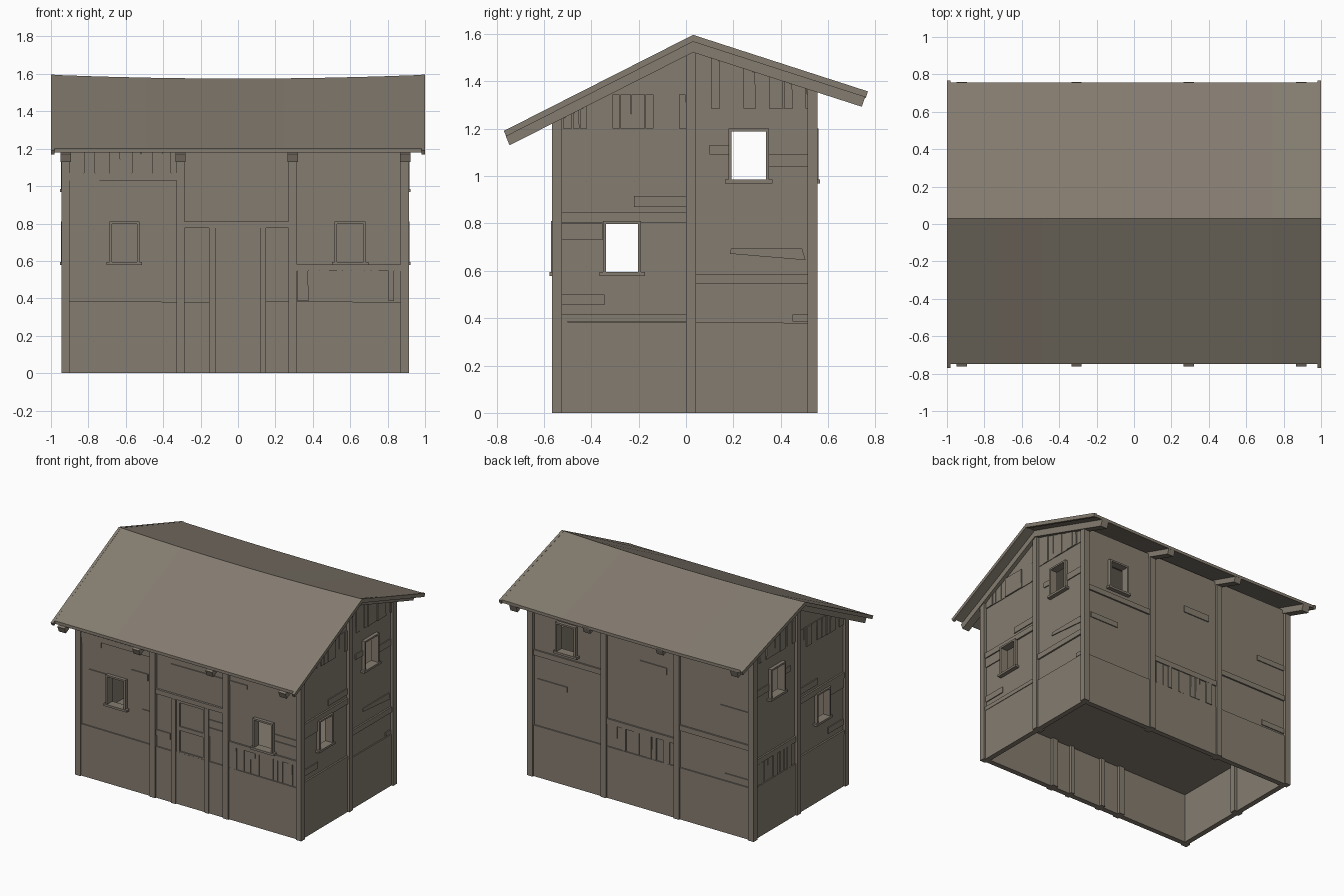
import bpy, bmesh, random

if "Cube" in bpy.data.objects:
    bpy.data.objects.remove(bpy.data.objects["Cube"])
random.seed(4)

mat = bpy.data.materials.new("weathered grey brown")
mat.diffuse_color = (0.235, 0.203, 0.163, 1)
mat.use_nodes = True
mat.node_tree.nodes["Principled BSDF"].inputs["Base Color"].default_value = mat.diffuse_color

# outer wall planes
FY, BY, LX, RX = -0.545, 0.535, -0.922, 0.892


def finish(name, bm):
    bmesh.ops.recalc_face_normals(bm, faces=bm.faces)
    me = bpy.data.meshes.new(name)
    bm.to_mesh(me)
    bm.free()
    me.materials.append(mat)
    ob = bpy.data.objects.new(name, me)
    bpy.context.collection.objects.link(ob)
    return ob


def add_prism(bm, near, far):
    a = [bm.verts.new(p) for p in near]
    b = [bm.verts.new(p) for p in far]
    n = len(a)
    bm.faces.new(a)
    bm.faces.new(b[::-1])
    for i in range(n):
        bm.faces.new((a[i], b[i], b[(i + 1) % n], a[(i + 1) % n]))


def prism_x(name, pts, x0, x1):
    bm = bmesh.new()
    add_prism(bm, [(x0, y, z) for y, z in pts], [(x1, y, z) for y, z in pts])
    return finish(name, bm)


def box(name, x0, x1, y0, y1, z0, z1):
    return prism_x(name, [(y0, z0), (y1, z0), (y1, z1), (y0, z1)], x0, x1)


def slab(name, side, pts, d1, d0=-0.01):
    """Prism on a wall: pts are (along, height), d is distance outwards."""
    place = {"front": lambda u, z, d: (u, FY - d, z),
             "back": lambda u, z, d: (u, BY + d, z),
             "left": lambda u, z, d: (LX - d, u, z),
             "right": lambda u, z, d: (RX + d, u, z)}[side]
    bm = bmesh.new()
    add_prism(bm, [place(u, z, d0) for u, z in pts], [place(u, z, d1) for u, z in pts])
    return finish(side + "_" + name, bm)


def plate(name, side, u0, u1, z0, z1, d1, d0=-0.01):
    return slab(name, side, [(u0, z0), (u1, z0), (u1, z1), (u0, z1)], d1, d0)


def roof_top(y):
    return 1.595 + (0.506 * (y - 0.03) if y < 0.03 else -0.322 * (y - 0.03))


def rafter_low(y):
    return roof_top(y) - 0.073


# hollow wall shell with window openings
def profile(t, z0, drop):
    ys = (FY + t, BY - t)
    return [(ys[0], z0), (ys[1], z0), (ys[1], roof_top(ys[1]) - drop),
            (0.03, roof_top(0.03) - drop), (ys[0], roof_top(ys[0]) - drop)]


shell = prism_x("wall_shell", profile(0, 0, 0.045), LX, RX)
T = 0.03
cutters = [
    prism_x("cut", profile(T, 0.39, 0.06), LX + T, RX - T),
    box("cut", LX + T, RX - T, FY + T, BY - T, -1, 0.375),
    box("cut", -2, 2, -0.338, -0.202, 0.595, 0.797),
    box("cut", -2, 2, 0.193, 0.337, 0.985, 1.187),
    box("cut", -0.675, -0.54, -1, FY + 0.1, 0.595, 0.798),
    box("cut", 0.53, 0.67, -1, FY + 0.1, 0.595, 0.798),
    box("cut", 0.53, 0.67, BY - 0.1, 1, 0.985, 1.187),
]
for c in cutters:
    m = shell.modifiers.new("cut", "BOOLEAN")
    m.operation, m.solver, m.object = "DIFFERENCE", "EXACT", c
dg = bpy.context.evaluated_depsgraph_get()
shell_mesh = bpy.data.meshes.new_from_object(shell.evaluated_get(dg))
shell.modifiers.clear()
shell.data = shell_mesh
for c in cutters:
    bpy.data.objects.remove(c)

# base plinth panels
for side, a, b in (("front", LX, -0.12), ("front", 0.12, RX), ("back", LX, RX),
                   ("left", FY, BY), ("right", FY, BY)):
    slab("plinth", side, [(a, 0), (b, 0), (b, 0.38), (a, 0.385)], 0.009)
plate("door_step", "front", -0.12, 0.12, 0, 0.385, 0.009)

# posts
for x0, x1 in ((-0.945, -0.9), (0.87, 0.915)):
    box("front_corner_post", x0, x1, -0.565, -0.523, 0, 1.25)
    box("back_corner_post", x0, x1, 0.513, 0.556, 0, 1.385)
for x0, x1 in ((-0.33, -0.285), (0.27, 0.315)):
    plate("post", "front", x0, x1, 0, 1.24, 0.02, -0.05)
    plate("post", "back", x0, x1, 0, 1.38, 0.02, -0.05)
for side in ("left", "right"):
    plate("gable_post", side, 0, 0.042, 0, 1.54, 0.022, -0.05)

# door with its posts, lintel and sunken panels
for x0, x1 in ((-0.155, -0.12), (0.12, 0.15)):
    plate("door_post", "front", x0, x1, 0, 0.775, 0.018, -0.05)
plate("lintel", "front", -0.285, 0.27, 0.775, 0.81, 0.016)
for u0, u1, z0, z1 in ((-0.12, -0.092, 0.385, 0.775), (0.098, 0.12, 0.385, 0.775),
                       (-0.092, 0.098, 0.755, 0.775), (-0.092, 0.098, 0.55, 0.58),
                       (-0.092, 0.098, 0.385, 0.395)):
    plate("door_rail", "front", u0, u1, z0, z1, 0.008)


# window frames and sills
def window(side, u0, u1, z0, z1):
    w = 0.013
    for a, b, c, d in ((u0 - w, u0, z0, z1), (u1, u1 + w, z0, z1), (u0 - w, u1 + w, z1, z1 + w)):
        plate("window_frame", side, a, b, c, d, 0.025, -0.035)
    plate("window_sill", side, u0 - 0.028, u1 + 0.028, z0 - 0.016, z0, 0.031, -0.035)


window("front", -0.675, -0.54, 0.595, 0.798)
window("front", 0.53, 0.67, 0.595, 0.798)
window("back", 0.53, 0.67, 0.985, 1.187)
for side in ("left", "right"):
    window(side, -0.338, -0.202, 0.595, 0.797)
    window(side, 0.193, 0.337, 0.985, 1.187)


# uneven upright planks
def planks(side, u0, u1, z0, top):
    u = u0
    while u < u1 - 0.005:
        v = min(u1, u + random.uniform(0.03, 0.065))
        g = random.uniform(0, 0.004)
        slab("plank", side, [(u + g, z0), (v, z0), (v - g, top(v)), (u + g, top(u))],
             random.uniform(0.003, 0.012))
        u = v


planks("front", -0.9, -0.33, 1.07, lambda u: 1.22)
planks("front", 0.315, 0.87, 0.385, lambda u: 0.545)
planks("back", -0.285, 0.27, 0.385, lambda u: 0.55)
planks("left", 0.042, 0.513, 0.385, lambda u: 0.545)
for side in ("left", "right"):
    planks(side, -0.523, 0, 1.2, lambda u: min(1.345, rafter_low(u)))
    planks(side, 0.042, 0.513, 1.285, rafter_low)

# horizontal beams
for side, u0, u1, z0, z1 in (
        ("front", -0.9, -0.33, 1.03, 1.07), ("front", 0.315, 0.87, 0.545, 0.58),
        ("back", 0.315, 0.87, 0.9, 0.94), ("back", -0.285, 0.27, 0.55, 0.59),
        ("back", -0.9, -0.33, 0.66, 0.7)):
    plate("beam", side, u0, u1, z0, z1, 0.012)
for side in ("left", "right"):
    plate("beam", side, -0.523, 0, 0.803, 0.845, 0.012)
    plate("beam", side, -0.523, 0, 0.385, 0.415, 0.012)
    plate("beam", side, 0.042, 0.513, 0.545, 0.585, 0.012)

# exposed boards in the plaster
boards = {
    "front": [(-0.9, -0.74, 0.985, 1.03), (-0.49, -0.355, 0.845, 0.895), (-0.84, -0.69, 0.76, 0.805),
              (-0.4, -0.335, 0.59, 0.625), (0.685, 0.87, 0.64, 0.68), (0.685, 0.87, 0.685, 0.73),
              (-0.285, -0.17, 0.46, 0.505), (0.15, 0.27, 0.57, 0.635), (0.15, 0.27, 0.64, 0.695),
              (0.15, 0.27, 0.7, 0.775), (0.315, 0.46, 1.0, 1.03)],
    "back": [(0.6, 0.84, 0.69, 0.73), (-0.22, 0.0, 1.04, 1.09), (-0.9, -0.66, 0.9, 0.94),
             (-0.9, -0.7, 0.4, 0.44)],
    "right": [(-0.523, -0.352, 0.73, 0.8), (-0.22, 0, 0.87, 0.915), (-0.523, -0.345, 0.455, 0.5),
              (0.1, 0.18, 1.09, 1.13), (0.351, 0.513, 1.04, 1.09), (0.45, 0.513, 0.385, 0.415)],
}
boards["left"] = boards["right"][:5]
for side, rows in boards.items():
    for r in rows:
        plate("board", side, *r, 0.007)
slab("split_board", "front", [(-0.165, 0.975), (0.265, 1.015), (0.265, 1.028), (-0.165, 1.025)], 0.007)
slab("split_board", "right", [(0.185, 0.672), (0.505, 0.645), (0.49, 0.695), (0.19, 0.695)], 0.007)

# rafters on both slopes
for x0, x1 in ((-0.95, -0.892), (-0.335, -0.28), (0.265, 0.32), (0.865, 0.922)):
    for name, eave, tip in (("front", -0.745, -0.762), ("back", 0.742, 0.758)):
        prism_x(name + "_rafter", [(eave, rafter_low(eave)), (0.03, rafter_low(0.03)),
                                   (0.03, roof_top(0.03) - 0.023), (tip, roof_top(tip) - 0.023)], x0, x1)

# sagging roof sheets, swept along x
bm = bmesh.new()
rings = []
for i in range(9):
    x = -0.985 + 1.97 * i / 8
    sag = 0.02 * (1 - x * x)
    top = [(-0.748, 0), (0.03, sag), (0.757, sag * 0.5)]
    ring = [(y, roof_top(y) - s) for y, s in top]
    ring += [(y, roof_top(y) - s - 0.022) for y, s in top[::-1]]
    rings.append([bm.verts.new((x, y, z)) for y, z in ring])
for a, b in zip(rings, rings[1:]):
    for k in range(6):
        bm.faces.new((a[k], a[(k + 1) % 6], b[(k + 1) % 6], b[k]))
bm.faces.new(rings[0])
bm.faces.new(rings[-1][::-1])
finish("roof_sheet", bm)

# barge boards at the gable ends
for x0, x1 in ((-1.0, -0.98), (0.98, 1.0)):
    for name, tip, end in (("front", -0.77, -0.758), ("back", 0.768, 0.76)):
        prism_x(name + "_barge_board", [(tip, roof_top(tip)), (0.03, roof_top(0.03) + 0.001),
                                        (0.03, 1.567), (end, roof_top(end) - 0.028)], x0, x1)
